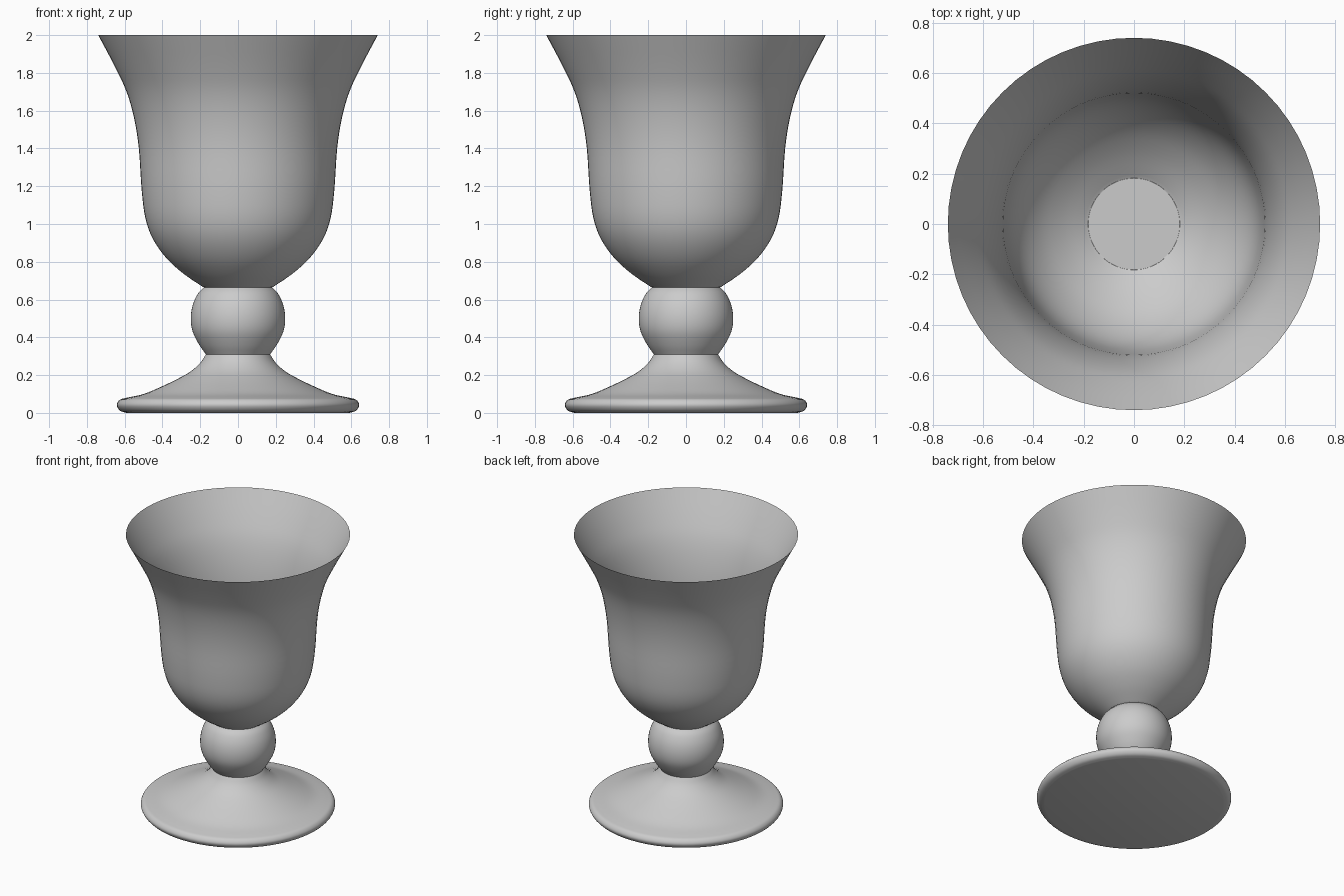
import bpy
import bmesh
import math
from mathutils import Vector

cube = bpy.data.objects.get("Cube")
if cube:
    bpy.data.objects.remove(cube, do_unlink=True)

SEGMENTS = 64

glass = bpy.data.materials.new("plain_grey")
glass.use_nodes = True
glass.diffuse_color = (0.6, 0.6, 0.6, 1)
glass.node_tree.nodes["Principled BSDF"].inputs["Base Color"].default_value = (0.6, 0.6, 0.6, 1)


def smooth_profile(points, steps=4):
    """Run a soft curve through the (radius, height) points."""
    pts = [Vector(p) for p in points]
    pts = [2 * pts[0] - pts[1]] + pts + [2 * pts[-1] - pts[-2]]
    out = []
    for a, b, c, d in zip(pts, pts[1:], pts[2:], pts[3:]):
        for i in range(steps):
            t = i / steps
            out.append(0.5 * (2 * b + (c - a) * t + (2 * a - 5 * b + 4 * c - d) * t * t
                              + (3 * b - a - 3 * c + d) * t ** 3))
    return out + [pts[-2]]


def lathe(name, profile, cap_bottom=False, cap_top=False):
    """Spin a profile about the z axis, with optional flat end caps."""
    bm = bmesh.new()
    rings = []
    for r, z in profile:
        angles = [math.tau * i / SEGMENTS for i in range(SEGMENTS)]
        rings.append([bm.verts.new((r * math.cos(a), r * math.sin(a), z)) for a in angles])
    for low, high in zip(rings, rings[1:]):
        for i in range(SEGMENTS):
            j = (i + 1) % SEGMENTS
            bm.faces.new((low[i], low[j], high[j], high[i]))
    if cap_bottom:
        bm.faces.new(rings[0][::-1])
    if cap_top:
        bm.faces.new(rings[-1])
    mesh = bpy.data.meshes.new(name)
    bm.to_mesh(mesh)
    bm.free()
    mesh.materials.append(glass)
    obj = bpy.data.objects.new(name, mesh)
    bpy.context.collection.objects.link(obj)
    bpy.ops.object.select_all(action="DESELECT")
    obj.select_set(True)
    bpy.context.view_layer.objects.active = obj
    bpy.ops.object.shade_smooth_by_angle(angle=math.radians(35))
    return obj


# Foot: rounded rim, then a flared cone up to the neck
rim = smooth_profile([(0.59, 0), (0.625, 0.012), (0.642, 0.042), (0.625, 0.07), (0.59, 0.08)])
flare = smooth_profile([(0.59, 0.08), (0.5, 0.1), (0.41, 0.137), (0.32, 0.18),
                        (0.25, 0.22), (0.2, 0.265), (0.17, 0.31)])
lathe("foot", rim + flare[1:], cap_bottom=True)

# Stem ball, cut flat where it meets the foot and the bowl
ball = smooth_profile([(0.17, 0.31), (0.205, 0.36), (0.24, 0.43), (0.25, 0.5),
                       (0.24, 0.57), (0.213, 0.63), (0.18, 0.665)])
lathe("stem_ball", ball, cap_top=True)

# Bowl: one thin open shell
bowl = smooth_profile([(0.18, 0.665), (0.195, 0.673), (0.29, 0.738), (0.38, 0.82), (0.45, 0.92),
                       (0.49, 1.03), (0.51, 1.18), (0.525, 1.4), (0.55, 1.56),
                       (0.59, 1.7), (0.65, 1.83), (0.74, 2.0)])
lathe("bowl", bowl)
